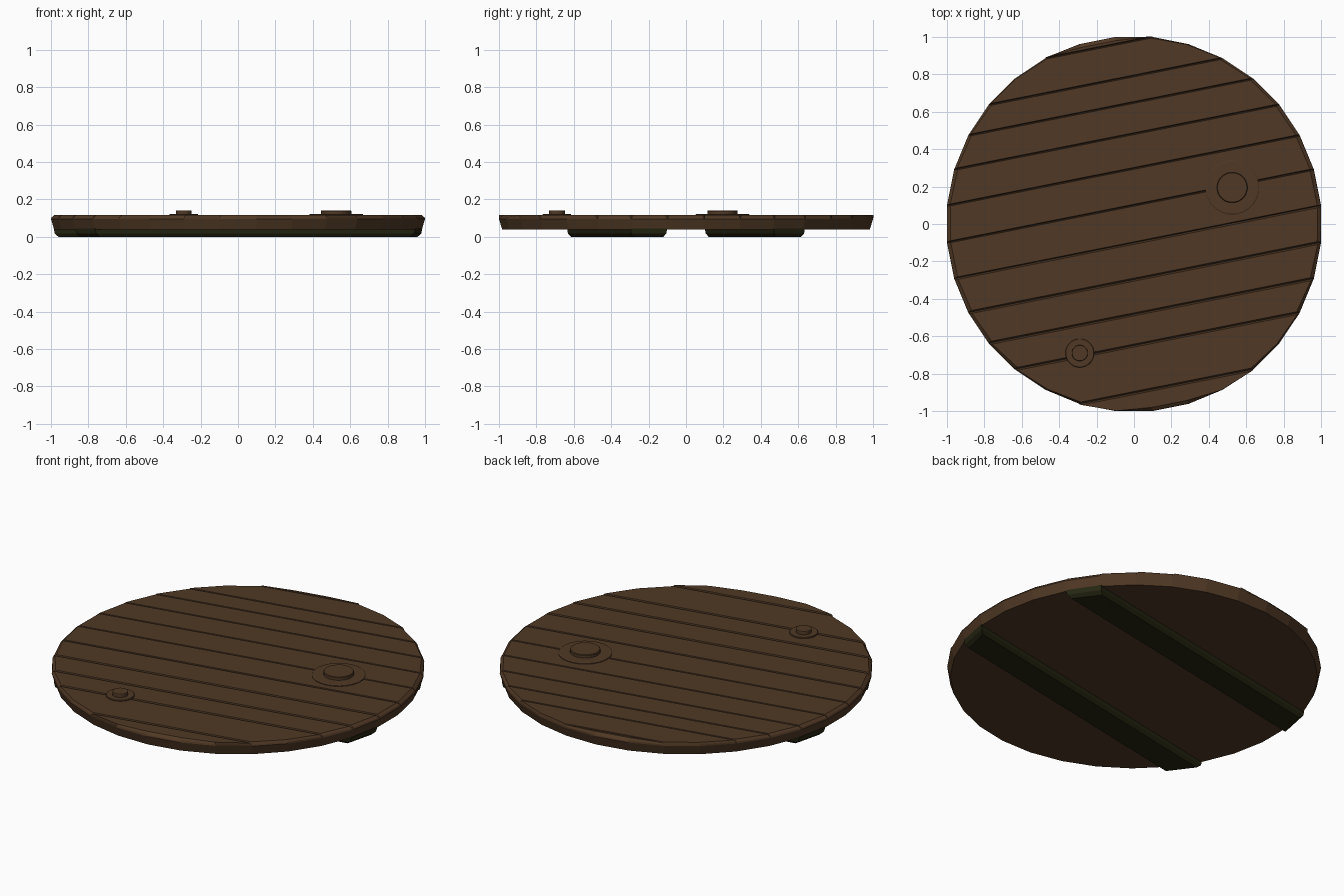
import bpy, bmesh, math

if "Cube" in bpy.data.objects:
    bpy.data.objects.remove(bpy.data.objects["Cube"])

N = 32
R = 1 / math.cos(math.pi / N)          # flats touch x, y = +-1
TILT = 2 * math.pi / N                 # boards run along vertex-to-vertex chords


def material(name, col):
    m = bpy.data.materials.new(name)
    m.diffuse_color = (*col, 1)
    m.use_nodes = True
    m.node_tree.nodes["Principled BSDF"].inputs["Base Color"].default_value = m.diffuse_color
    return m


WOOD = material("brown_wood", (0.080, 0.040, 0.0180))
MOSS = material("dark_green_wood", (0.0194, 0.0194, 0.0060))


def loft(name, rings, mat):
    """Closed solid through rings of equal point count, listed bottom to top."""
    bm = bmesh.new()
    vs = [[bm.verts.new(p) for p in ring] for ring in rings]
    n = len(rings[0])
    for lo, hi in zip(vs, vs[1:]):
        for i in range(n):
            j = (i + 1) % n
            bm.faces.new((lo[i], lo[j], hi[j], hi[i]))
    bm.faces.new(vs[0][::-1])
    bm.faces.new(vs[-1])
    bmesh.ops.recalc_face_normals(bm, faces=bm.faces)
    me = bpy.data.meshes.new(name)
    bm.to_mesh(me)
    bm.free()
    me.materials.append(mat)
    ob = bpy.data.objects.new(name, me)
    bpy.context.collection.objects.link(ob)
    return ob


def circle(r, z, n=N, cx=0, cy=0):
    return [(cx + r * math.cos((i + .5) * 2 * math.pi / n),
             cy + r * math.sin((i + .5) * 2 * math.pi / n), z) for i in range(n)]


def strip(a, b, z, scale=1.0, gap=0.0):
    """Slice of the 32-gon between chords a and b, tilted to the board direction."""
    pts = []
    for x, y, _ in circle(R, 0):
        if a - .001 <= y <= b + .001:
            x, y = x * scale, y * scale if abs(y) > .97 else y
            y = min(max(y, a + gap), b - gap)
            pts.append((x * math.cos(TILT) - y * math.sin(TILT),
                        x * math.sin(TILT) + y * math.cos(TILT), z))
    return pts


def chord(k):
    return R * math.sin((k + .5) * TILT)


# round body under the boards
loft("disc_body", [circle(R * .983, .04), circle(R, .095)], WOOD)

# bevelled boards, seams a little wider toward the front
seams = [-8, -6, -4, -3, -2, -1, 0, 1, 2, 3, 4, 6, 7]
for i, (k0, k1) in enumerate(zip(seams, seams[1:])):
    a, b = chord(k0), chord(k1)
    gap = .008 if k1 <= -1 else .005
    loft(f"board_{i + 1}", [strip(a, b, .095),
                            strip(a, b, .104, .996, gap * .5),
                            strip(a, b, .116, .98, gap)], WOOD)

# two battens underneath
for name, k0, k1 in (("front_batten", -3, -2), ("back_batten", 1, 2)):
    a, b = chord(k0), chord(k1)
    loft(name, [strip(a, b, 0, .955, .015), strip(a, b, .018, .978, .002),
                strip(a, b, .045, .985)], MOSS)

# round pegs on washers
for name, x, y, r, c in (("large_peg", .525, .195, .145, .082),
                         ("small_peg", -.29, -.69, .077, .043)):
    loft(name + "_washer", [circle(r, .10, 24, x, y), circle(r, .12, 24, x, y),
                            circle(r * .97, .123, 24, x, y)], WOOD)
    loft(name + "_cap", [circle(c, .12, 24, x, y), circle(c, .138, 24, x, y),
                         circle(c * .96, .142, 24, x, y)], WOOD)
